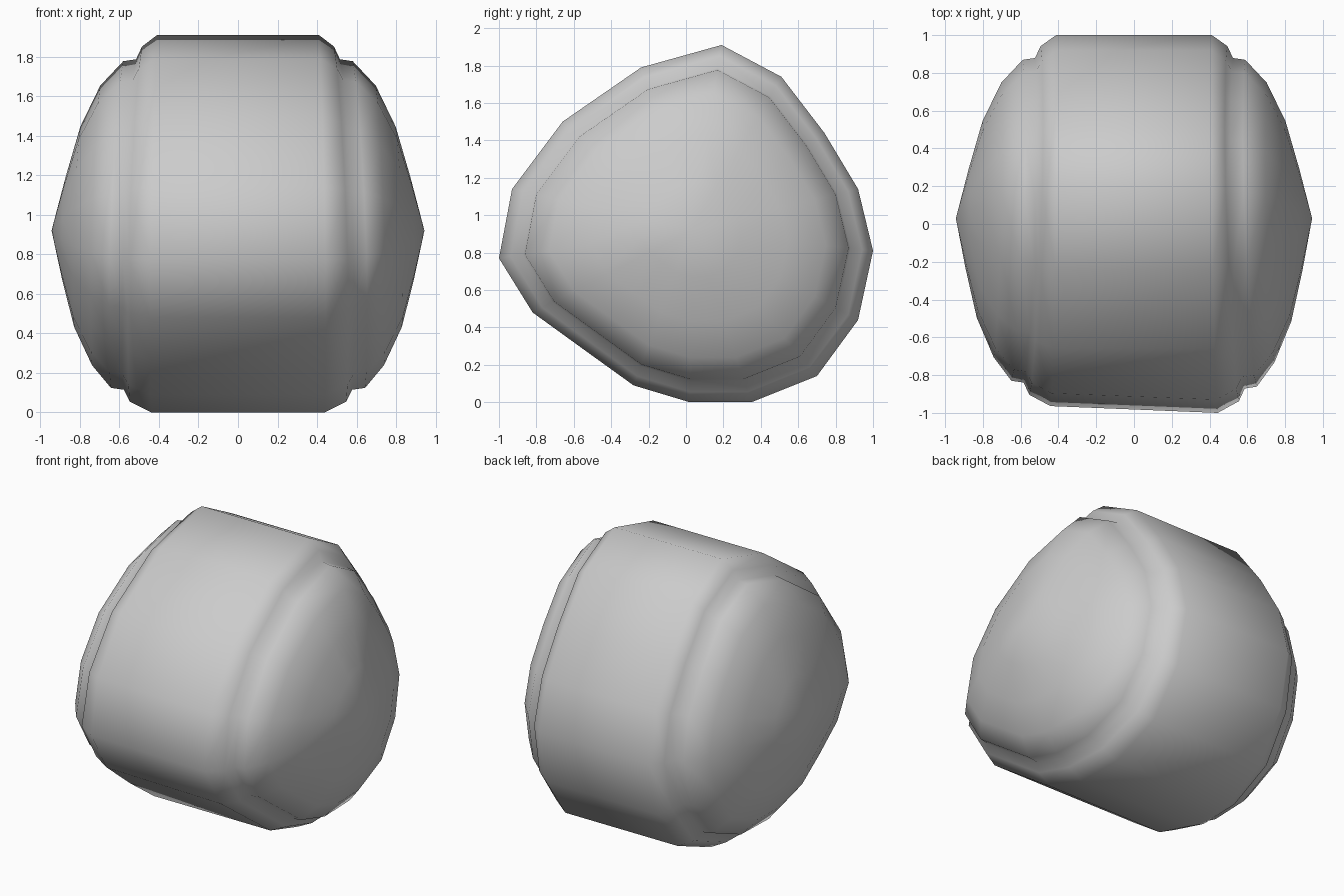
import bpy, bmesh

if "Cube" in bpy.data.objects:
    bpy.data.objects.remove(bpy.data.objects["Cube"])

CY, CZ, TIP = 0.03, 0.92, 0.943

# Rounded-triangle side profile (y, z)
PROFILE = [(0.19, 1.91), (0.51, 1.74), (0.74, 1.44), (0.92, 1.14),
           (1.0, 0.81), (0.92, 0.44), (0.70, 0.14), (0.35, 0.0),
           (0.02, 0.0), (-0.28, 0.09), (-0.53, 0.27), (-0.82, 0.48),
           (-1.0, 0.77), (-0.93, 1.14), (-0.66, 1.50), (-0.24, 1.79)]

# Rings from band edge to domed end: (x, profile scale, lean toward front/bottom)
RINGS = [(0.425, 1.0, 0.015), (0.52, 0.94, 0.03), (0.55, 0.875, 0.03),
         (0.615, 0.865, 0.03), (0.72, 0.74, 0.02), (0.815, 0.53, 0.015),
         (0.882, 0.27, 0.008)]


def add_ring(bm, side, x, scale, lean):
    ring = []
    for y, z in PROFILE:
        dy, dz = y - CY, z - CZ
        # the front of the left side is slightly flatter
        if side < 0 and y < -0.7:
            dy *= 0.965
        px = side * (x - lean * (dy + dz))
        ring.append(bm.verts.new((px, CY + dy * scale, CZ + dz * scale)))
    return ring


def bridge(bm, a, b):
    n = len(a)
    for i in range(n):
        j = (i + 1) % n
        bm.faces.new((a[i], a[j], b[j], b[i]))


bm = bmesh.new()
edges = []
# Shoulder, groove and domed end on each side
for side in (-1, 1):
    rings = [add_ring(bm, side, *r) for r in RINGS]
    for a, b in zip(rings, rings[1:]):
        bridge(bm, a, b)
    tip = bm.verts.new((side * TIP, CY, CZ))
    last = rings[-1]
    for i in range(len(last)):
        bm.faces.new((last[i], last[(i + 1) % len(last)], tip))
    edges.append(rings[0])
# Wide central band
bridge(bm, edges[0], edges[1])
bmesh.ops.recalc_face_normals(bm, faces=bm.faces)
for f in bm.faces:
    f.smooth = True

mesh = bpy.data.meshes.new("rounded_body")
bm.to_mesh(mesh)
bm.free()
body = bpy.data.objects.new("rounded_body", mesh)
bpy.context.collection.objects.link(body)
